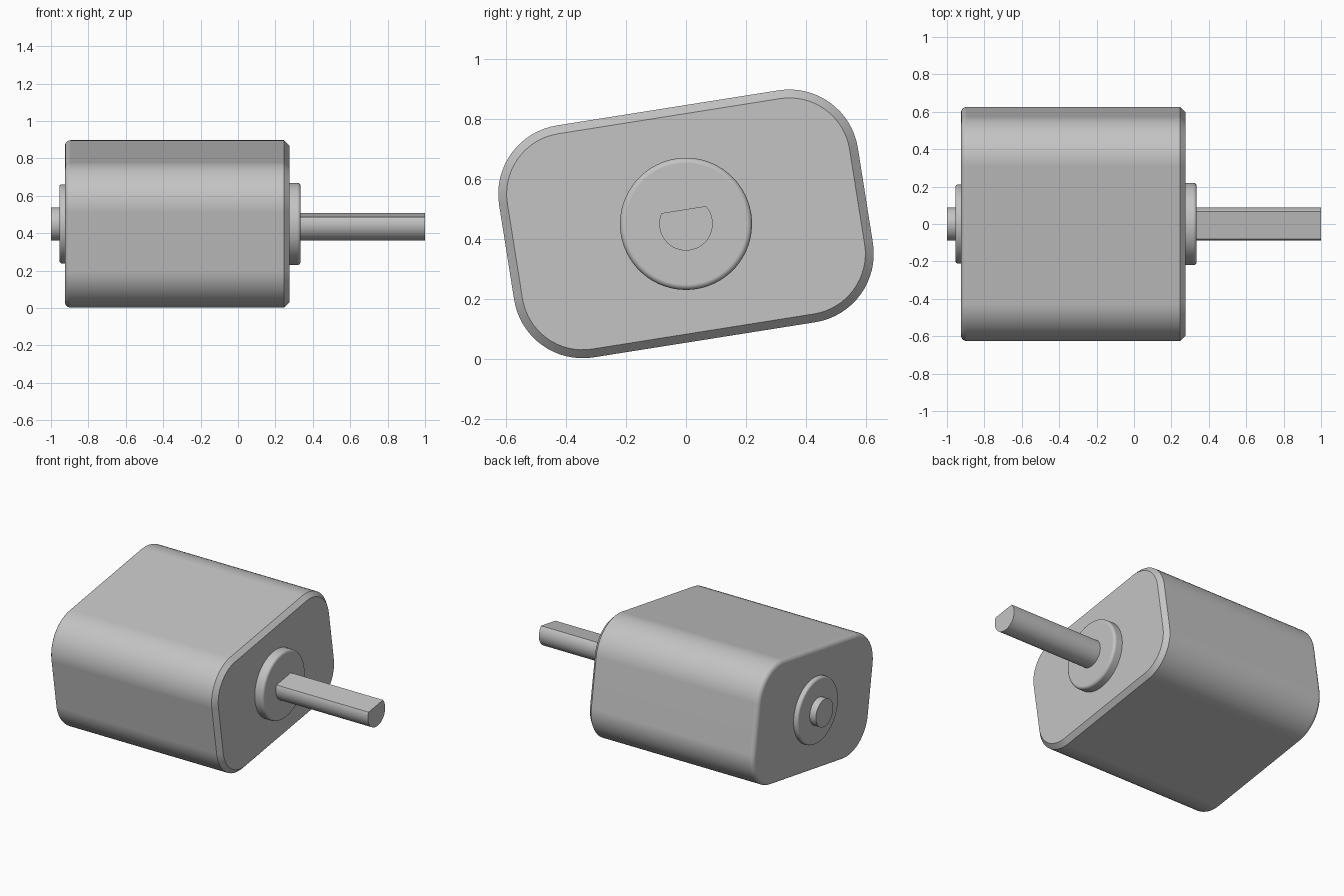
import bpy
import bmesh
from math import sin, cos, pi, acos, radians

TILT = radians(9)
CENTRE_Z = 0.45

cube = bpy.data.objects.get("Cube")
if cube:
    bpy.data.objects.remove(cube, do_unlink=True)

grey = bpy.data.materials.new("brushed_grey")
grey.use_nodes = True
grey.diffuse_color = (0.55, 0.55, 0.55, 1)
grey.node_tree.nodes["Principled BSDF"].inputs["Base Color"].default_value = (0.55, 0.55, 0.55, 1)


def rounded_rect(a, b, r, steps=16):
    """Rounded rectangle; a and b are the offsets of the corner centres."""
    pts = []
    for k, (sy, sz) in enumerate([(1, 1), (-1, 1), (-1, -1), (1, -1)]):
        for i in range(steps + 1):
            t = (k + i / steps) * pi / 2
            pts.append((sy * a + r * cos(t), sz * b + r * sin(t)))
    return pts


def circle(r, steps=64):
    return [(r * cos(2 * pi * i / steps), r * sin(2 * pi * i / steps)) for i in range(steps)]


def d_section(r, flat, steps=48):
    """Circle cut by a flat at the given height."""
    half = acos(flat / r)
    span = 2 * pi - 2 * half
    return [(r * cos(pi / 2 + half + span * i / steps),
             r * sin(pi / 2 + half + span * i / steps)) for i in range(steps + 1)]


def fillet(x_face, direction, r, steps=6):
    """(x, inset) stations rounding from the side wall to an end face."""
    return [(x_face - direction * r * (1 - sin(t)), r * (1 - cos(t)))
            for t in (pi / 2 * i / steps for i in range(steps + 1))]


def loft(name, sections):
    """Skin a list of (x, outline) sections and cap both ends."""
    bm = bmesh.new()
    rings = [[bm.verts.new((x, y, z)) for y, z in pts] for x, pts in sections]
    n = len(rings[0])
    for r0, r1 in zip(rings, rings[1:]):
        for i in range(n):
            j = (i + 1) % n
            bm.faces.new((r0[i], r0[j], r1[j], r1[i]))
    caps = [bm.faces.new(rings[0]), bm.faces.new(rings[-1])]
    bmesh.ops.recalc_face_normals(bm, faces=bm.faces)
    for f in bm.faces:
        f.smooth = f not in caps
    mesh = bpy.data.meshes.new(name)
    bm.to_mesh(mesh)
    bm.free()
    mesh.set_sharp_from_angle(angle=radians(30))
    mesh.materials.append(grey)
    obj = bpy.data.objects.new(name, mesh)
    obj.location.z = CENTRE_Z
    obj.rotation_euler.x = TILT
    bpy.context.collection.objects.link(obj)
    weighted = obj.modifiers.new("weighted_normals", 'WEIGHTED_NORMAL')
    weighted.keep_sharp = True
    return obj


# Housing: rounded at the back end, chamfered at the shaft end
stations = fillet(-0.925, -1, 0.03)[::-1] + [(0.247, 0), (0.275, 0.028)]
loft("motor_housing", [(x, rounded_rect(0.374, 0.16, 0.231 - inset)) for x, inset in stations])

# Bearing bosses on both ends, with rounded rims
loft("front_boss", [(x, circle(0.22 - inset)) for x, inset in
                    [(0.26, 0)] + fillet(0.335, 1, 0.018)])
loft("rear_boss", [(x, circle(0.212 - inset)) for x, inset in
                   [(-0.91, 0)] + fillet(-0.955, -1, 0.015)])

# Output shaft with a flat, and the short rear stub
loft("output_shaft", [(x, d_section(0.089, 0.048)) for x in (0.32, 1.0)])
loft("rear_shaft_stub", [(x, circle(0.089)) for x in (-1.0, -0.94)])
